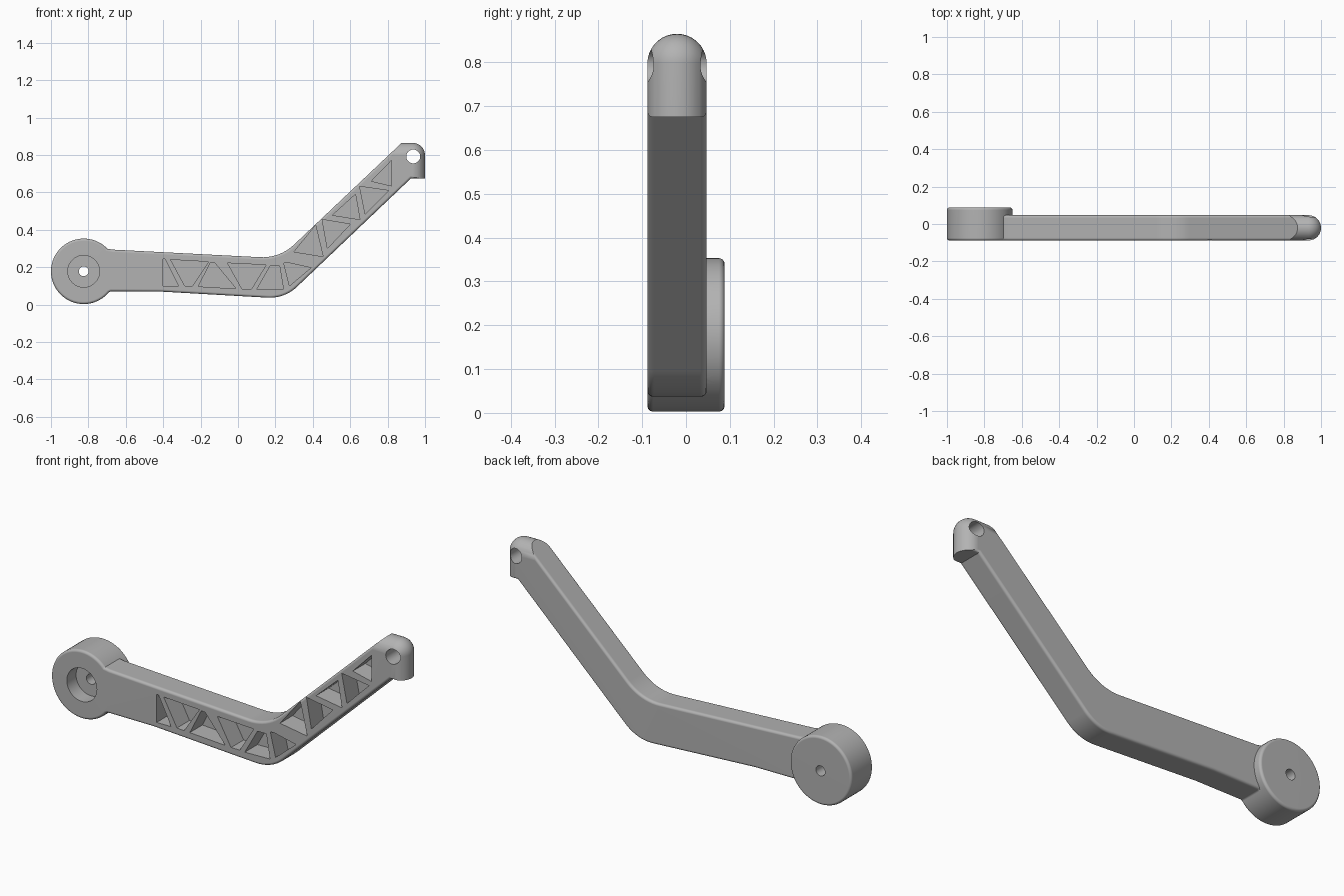
import bpy
import bmesh
from math import sin, cos, radians, sqrt, pi, atan2
from mathutils import Vector, Matrix

if "Cube" in bpy.data.objects:
    bpy.data.objects.remove(bpy.data.objects["Cube"])

grey = bpy.data.materials.new("plain grey")
grey.use_nodes = True
grey.diffuse_color = (0.45, 0.45, 0.45, 1)
grey.node_tree.nodes["Principled BSDF"].inputs["Base Color"].default_value = grey.diffuse_color

HALF = 0.0675       # half thickness of the arm
MID = -0.0205       # middle of the arm in y
FRONT, BACK = -0.088, 0.088
EDGE = 0.013        # small edge rounding
HUB = (-0.825, 0.178)
HUB_R = 0.175


def make_object(name, bm):
    bmesh.ops.recalc_face_normals(bm, faces=bm.faces)
    mesh = bpy.data.meshes.new(name)
    bm.to_mesh(mesh)
    bm.free()
    mesh.materials.append(grey)
    obj = bpy.data.objects.new(name, mesh)
    bpy.context.collection.objects.link(obj)
    return obj


def loft(bm, rings, capped=True, closed=False):
    """Join rings of points with quads."""
    rows = [[bm.verts.new(p) for p in ring] for ring in rings]
    pairs = list(zip(rows, rows[1:]))
    if closed:
        pairs.append((rows[-1], rows[0]))
    for a, b in pairs:
        for i in range(len(a)):
            j = (i + 1) % len(a)
            bm.faces.new((a[i], a[j], b[j], b[i]))
    if capped:
        bm.faces.new(rows[0])
        bm.faces.new(rows[-1])


def rounded(before, corner, after, radius, steps=10):
    """Arc that rounds one corner of an outline."""
    p = Vector(corner)
    u = (Vector(before) - p).normalized()
    v = (Vector(after) - p).normalized()
    half = u.angle(v) / 2
    centre = p + (u + v).normalized() * radius / sin(half)
    start = p + u * radius / (sin(half) / cos(half)) - centre
    end = p + v * radius / (sin(half) / cos(half)) - centre
    turn = start.angle_signed(end)
    return [centre + Matrix.Rotation(-turn * k / steps, 2) @ start for k in range(steps + 1)]


def inset(points, dists):
    """Move each edge of a clockwise outline inward by its own distance."""
    n = len(points)
    normals = []
    for i in range(n):
        d = (points[(i + 1) % n] - points[i]).normalized()
        normals.append(Vector((d.y, -d.x)))
    result = []
    for i in range(n):
        a, b = normals[i - 1], normals[i]
        da, db = dists[i - 1], dists[i]
        det = a.x * b.y - a.y * b.x
        result.append(points[i] + Vector((da * b.y - db * a.y, a.x * db - b.x * da)) / det)
    return result


# Bent arm: outline lofted through its thickness, with a fully rounded tip
top_bend, low_bend = (0.223, 0.248), (0.249, 0.032)
shoulder, heel = (-0.67, 0.294), (-0.42, 0.07)
tip_start, tip_corner = (0.875, 0.865), (1.0, 0.865)
tip_low, tip_under = (1.0, 0.675), (0.925, 0.675)
outline = [(-0.73, 0.07), (-0.735, 0.318), (-0.705, 0.3), shoulder]
outline += rounded(shoulder, top_bend, tip_start, 0.245)
outline += [tip_start] + rounded(tip_start, tip_corner, tip_low, 0.067, 8)
outline += [tip_low, tip_under]
outline += rounded(tip_under, low_bend, heel, 0.21)
outline += [heel, (-0.68, 0.071), (-0.72, 0.052)]
outline = [Vector(p) for p in outline]

is_tip = []
for i, p in enumerate(outline):
    m = (p + outline[(i + 1) % len(outline)]) / 2
    is_tip.append(m.x > 0.88 and m.y > 0.7)

levels = [HALF * sin(radians(a)) for a in range(0, 51, 10)]
levels += [HALF - EDGE + EDGE * sin(radians(b)) for b in range(0, 91, 15)]
levels = [-t for t in reversed(levels[1:])] + levels
rings = []
for t in levels:
    over = max(0, abs(t) - HALF + EDGE)
    small = EDGE - sqrt(max(0, EDGE ** 2 - over ** 2))
    full = min(HALF - sqrt(max(0, HALF ** 2 - t ** 2)), 0.066)
    ring = inset(outline, [full if tip else small for tip in is_tip])
    rings.append([(p.x, MID + t, p.y) for p in ring])
bm = bmesh.new()
loft(bm, rings)
arm = make_object("bent_arm", bm)

# Hub: turned profile with a counterbore and a through hole
bore, recess, floor = 0.026, 0.085, FRONT + 0.075
profile = [(bore, floor), (recess, floor), (recess, FRONT)]
quarter = [radians(a) for a in range(0, 91, 15)]
profile += [(HUB_R - EDGE + EDGE * sin(a), FRONT + EDGE - EDGE * cos(a)) for a in quarter]
profile += [(HUB_R - EDGE + EDGE * cos(a), BACK - EDGE + EDGE * sin(a)) for a in quarter]
profile.append((bore, BACK))
SEG = 72
rings = []
for k in range(SEG):
    a = 2 * pi * k / SEG
    rings.append([(HUB[0] + r * cos(a), y, HUB[1] + r * sin(a)) for r, y in profile])
bm = bmesh.new()
loft(bm, rings, capped=False, closed=True)
hub = make_object("hub", bm)

# Cutter: truss pockets in the front and the tip pin hole
pockets = [
    [(-.40, .243), (-.39, .243), (-.318, .099), (-.40, .099)],
    [(-.36, .24), (-.158, .229), (-.245, .098), (-.285, .101)],
    [(-.147, .226), (-.125, .224), (-.01, .085), (-.212, .097)],
    [(-.056, .222), (.15, .212), (.072, .083), (.022, .083)],
    [(.172, .207), (.222, .207), (.243, .083), (.10, .08)],
    [(.245, .222), (.262, .225), (.39, .197), (.275, .10)],
    [(.415, .425), (.455, .257), (.30, .282)],
    [(.45, .455), (.60, .43), (.478, .30)],
    [(.628, .59), (.652, .455), (.505, .478)],
    [(.65, .632), (.805, .61), (.68, .485)],
    [(.82, .77), (.82, .635), (.713, .66)],
]
bm = bmesh.new()
for shape in pockets:
    loft(bm, [[(x, y, z) for x, z in shape] for y in (-0.2, 0.014)])
circle = [2 * pi * k / 32 for k in range(32)]
loft(bm, [[(0.937 + 0.037 * cos(a), y, 0.792 + 0.037 * sin(a)) for a in circle]
          for y in (-0.2, 0.2)])
cutter = make_object("pocket_cutter", bm)
cutter.hide_render = True

# Cut the arm, join it to the hub, and smooth the rounded edges
bpy.ops.object.select_all(action='DESELECT')
bpy.context.view_layer.objects.active = arm
arm.select_set(True)
for other, operation in ((cutter, 'DIFFERENCE'), (hub, 'UNION')):
    mod = arm.modifiers.new(operation.lower(), 'BOOLEAN')
    mod.object = other
    mod.operation = operation
    mod.solver = 'EXACT'
    bpy.ops.object.modifier_apply(modifier=mod.name)
    bpy.data.objects.remove(other)
bpy.ops.object.shade_smooth_by_angle(angle=radians(30))
weighted = arm.modifiers.new("even_shading", 'WEIGHTED_NORMAL')
weighted.keep_sharp = True
arm.name = "lever_arm_with_hub"
